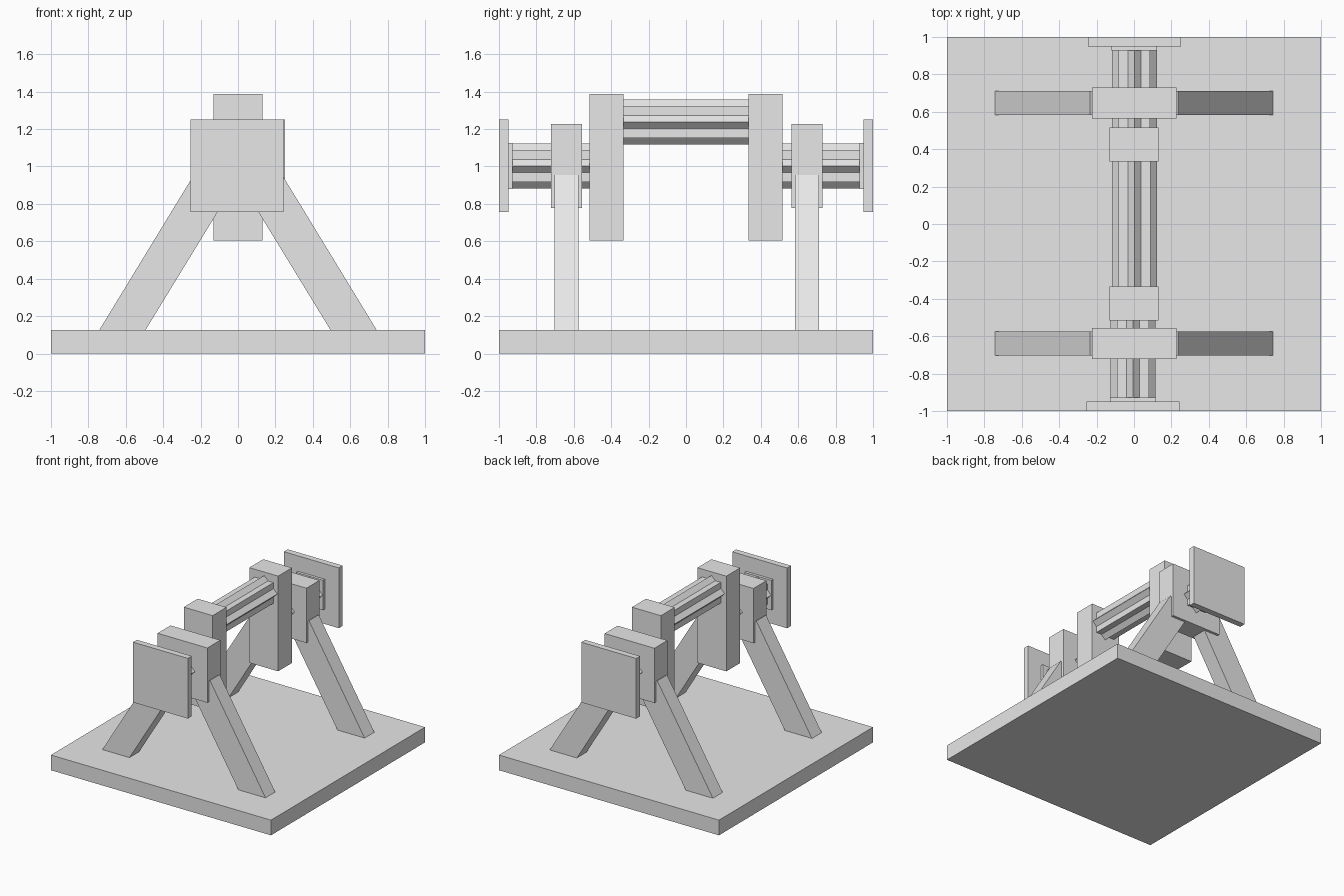
import bpy
import bmesh
from math import sin, cos, pi, sqrt

old = bpy.data.objects.get("Cube")
if old:
    bpy.data.objects.remove(old, do_unlink=True)

GREY = (0.8, 0.8, 0.8, 1.0)
grey = bpy.data.materials.new("plain grey")
grey.use_nodes = True
grey.diffuse_color = GREY
grey.node_tree.nodes["Principled BSDF"].inputs["Base Color"].default_value = GREY


def prism(name, profile, y0, y1):
    """Extrude an (x, z) outline from y0 to y1."""
    bm = bmesh.new()
    face = bm.faces.new([bm.verts.new((x, y0, z)) for x, z in profile])
    grown = bmesh.ops.extrude_face_region(bm, geom=[face])
    moved = [v for v in grown["geom"] if isinstance(v, bmesh.types.BMVert)]
    bmesh.ops.translate(bm, verts=moved, vec=(0, y1 - y0, 0))
    bmesh.ops.recalc_face_normals(bm, faces=bm.faces)
    mesh = bpy.data.meshes.new(name)
    bm.to_mesh(mesh)
    bm.free()
    mesh.materials.append(grey)
    obj = bpy.data.objects.new(name, mesh)
    bpy.context.collection.objects.link(obj)
    return obj


def box(name, x0, x1, y0, y1, z0, z1):
    return prism(name, [(x0, z0), (x1, z0), (x1, z1), (x0, z1)], y0, y1)


def star(radius, x, z):
    """Outline of two crossed squares: an eight-pointed star."""
    inner = radius * sqrt(0.5) / cos(pi / 8)
    return [(x + r * cos(i * pi / 8), z + r * sin(i * pi / 8))
            for i in range(16) for r in [inner if i % 2 else radius]]


# Base slab
box("base", -1, 1, -1, 1, 0, 0.125)

# Raised crank pin between the two webs
prism("crank_pin", star(0.12, 0.003, 1.238), -0.36, 0.36)

# Parts repeated at both ends; x shift follows the slight skew of the shaft
for end, s, shift in (("front", -1, -0.005), ("back", 1, 0.002)):
    box(end + "_crank_web", -0.132, 0.13, s * 0.335, s * 0.515, 0.605, 1.387)
    prism(end + "_shaft", star(0.12, shift, 1.002), s * 0.5, s * 0.94)
    box(end + "_collar", shift - 0.122, shift + 0.122,
        s * 0.927, s * 0.955, 0.88, 1.125)
    box(end + "_end_plate", shift - 0.249, shift + 0.249,
        s * 0.95, s * 1.0, 0.757, 1.252)

    # Bearing block with its two splayed legs
    mid = s * 0.643 + 0.004
    box(end + "_bearing_block", -0.225, 0.228,
        mid - 0.084, mid + 0.084, 0.777, 1.227)
    for side, m in (("right", -1), ("left", 1)):
        leg = [(m * 0.742, 0.125), (m * 0.495, 0.125),
               (m * 0.055, 0.845), (m * 0.236, 0.955)]
        prism(f"{end}_{side}_leg", leg, mid - 0.063, mid + 0.063)
